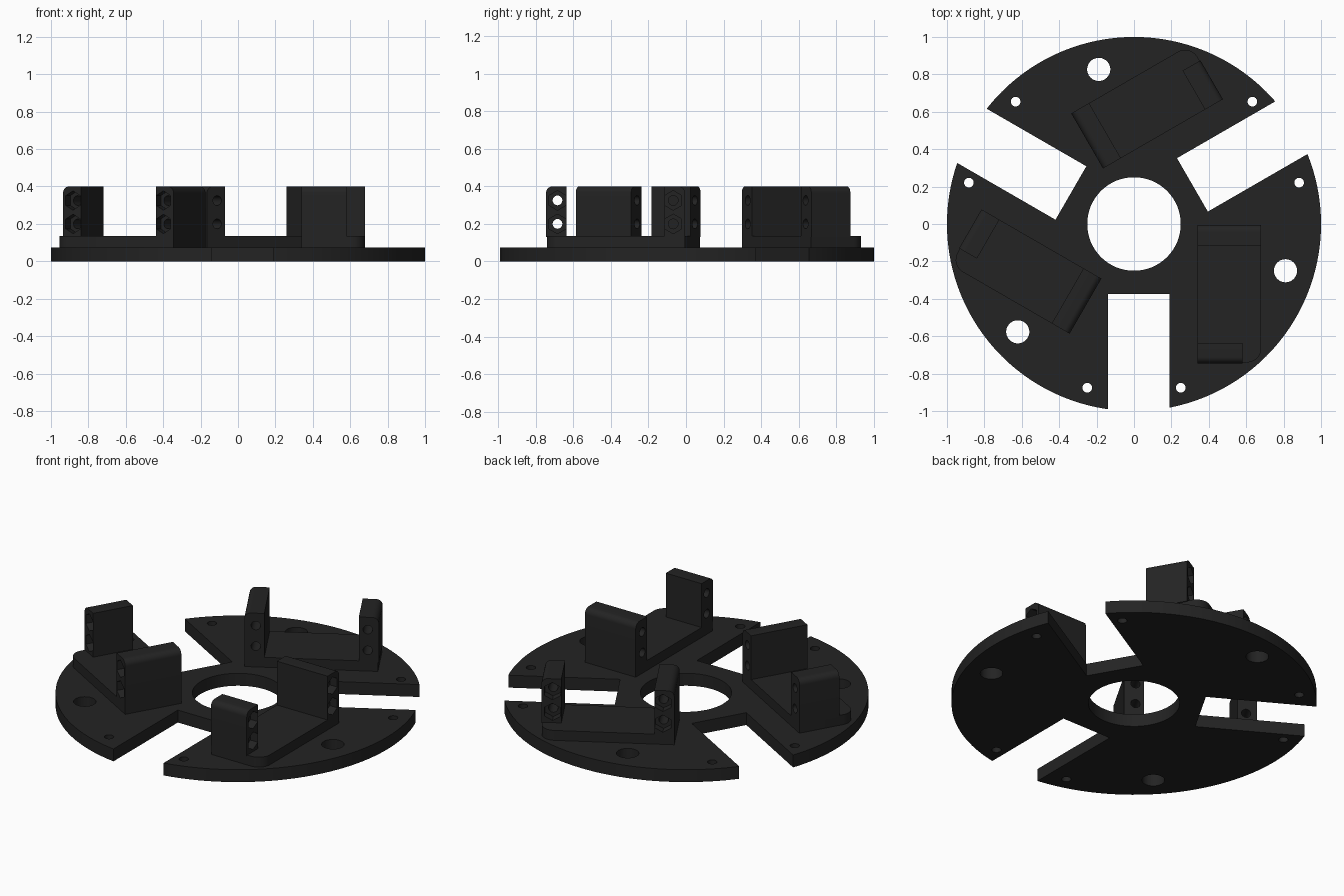
import bpy, bmesh, math
from mathutils import Matrix

if "Cube" in bpy.data.objects:
    bpy.data.objects.remove(bpy.data.objects["Cube"])

black = bpy.data.materials.new("matte black")
black.diffuse_color = (0.017, 0.017, 0.017, 1)
black.use_nodes = True
black.node_tree.nodes["Principled BSDF"].inputs["Base Color"].default_value = black.diffuse_color
TURNS = [Matrix.Rotation(math.radians(a), 4, 'Z') for a in (0, 120, 240)]


def prism(name, pts, lo, hi, axis='Z'):
    """Extrude a 2D outline from lo to hi; axis X takes (y, z) points."""
    bm = bmesh.new()
    place = (lambda p, d: (d, p[0], p[1])) if axis == 'X' else (lambda p, d: (p[0], p[1], d))
    face = bm.faces.new([bm.verts.new(place(p, lo)) for p in pts])
    ext = bmesh.ops.extrude_face_region(bm, geom=[face])
    top = [v for v in ext['geom'] if isinstance(v, bmesh.types.BMVert)]
    shift = (hi - lo, 0, 0) if axis == 'X' else (0, 0, hi - lo)
    bmesh.ops.translate(bm, verts=top, vec=shift)
    bmesh.ops.recalc_face_normals(bm, faces=bm.faces)
    mesh = bpy.data.meshes.new(name)
    bm.to_mesh(mesh)
    bm.free()
    ob = bpy.data.objects.new(name, mesh)
    bpy.context.collection.objects.link(ob)
    mesh.materials.append(black)
    return ob


def circle(cx, cy, r, n, start=0.0, sweep=math.tau):
    count = n if sweep == math.tau else n + 1
    return [(cx + r * math.cos(start + sweep * i / n),
             cy + r * math.sin(start + sweep * i / n)) for i in range(count)]


def box(x0, x1, y0, y1):
    return [(x0, y0), (x1, y0), (x1, y1), (x0, y1)]


def activate(ob):
    bpy.ops.object.select_all(action='DESELECT')
    ob.select_set(True)
    bpy.context.view_layer.objects.active = ob


def cut(ob, cutters):
    for c in cutters:
        mod = ob.modifiers.new("cut", 'BOOLEAN')
        mod.operation, mod.solver, mod.object = 'DIFFERENCE', 'EXACT', c
        activate(ob)
        bpy.ops.object.modifier_apply(modifier=mod.name)
        bpy.data.objects.remove(c)


def smooth(ob):
    activate(ob)
    bpy.ops.object.shade_smooth_by_angle(angle=math.radians(30))


# Round base plate with centre opening, three slots and mounting holes
plate = prism("base_plate", circle(0, 0, 1, 128), 0, 0.075)
cut(plate, [prism("cutter", circle(0, 0, 0.25, 64), -0.1, 0.2)])
for turn in TURNS:
    outlines = [box(-0.14, 0.19, -1.2, -0.375),
                circle(0.81, -0.25, 0.062, 32),
                circle(0.25, -0.875, 0.026, 20),
                circle(-0.25, -0.875, 0.026, 20)]
    for outline in outlines:
        cutter = prism("cutter", outline, -0.1, 0.2)
        cutter.data.transform(turn)
        cut(plate, [cutter])
smooth(plate)


def bracket_base():
    # Pad with one rounded outer corner
    r = 0.075
    pts = [(0.34, -0.74)] + circle(0.68 - r, -0.74 + r, r, 8, -math.pi / 2, math.pi / 2)
    return prism("bracket_base", pts + [(0.68, -0.005), (0.34, -0.005)], 0.07, 0.135)


def upright(name, x1, outside, inside, hole_y):
    # Post with a rounded top edge on its outside face
    r, top = 0.035, 0.4
    s = 1 if outside > inside else -1
    arc = [(outside - s * r + s * r * math.cos(i * math.pi / 16),
            top - r + r * math.sin(i * math.pi / 16)) for i in range(9)]
    ob = prism(name, [(inside, 0.13), (outside, 0.13)] + arc + [(inside, top)], 0.34, x1, 'X')
    # Two bolt holes, each with a hexagonal nut pocket
    for z in (0.2, 0.325):
        cut(ob, [prism("cutter", circle(hole_y, z, 0.026, 20), 0.2, 0.9, 'X'),
                 prism("cutter", circle(hole_y, z, 0.052, 6, math.pi / 2), x1 - 0.05, x1 + 0.1, 'X')])
    return ob


# Three motor brackets around the centre
parts = [bracket_base(),
         upright("outer_upright", 0.58, -0.745, -0.635, -0.684),
         upright("inner_upright", 0.68, -0.005, -0.115, -0.068)]
for part in parts:
    smooth(part)
    for i, turn in enumerate(TURNS[1:], 2):
        twin = part.copy()
        twin.data = part.data.copy()
        twin.data.transform(turn)
        twin.name = f"{part.name}_{i}"
        bpy.context.collection.objects.link(twin)
